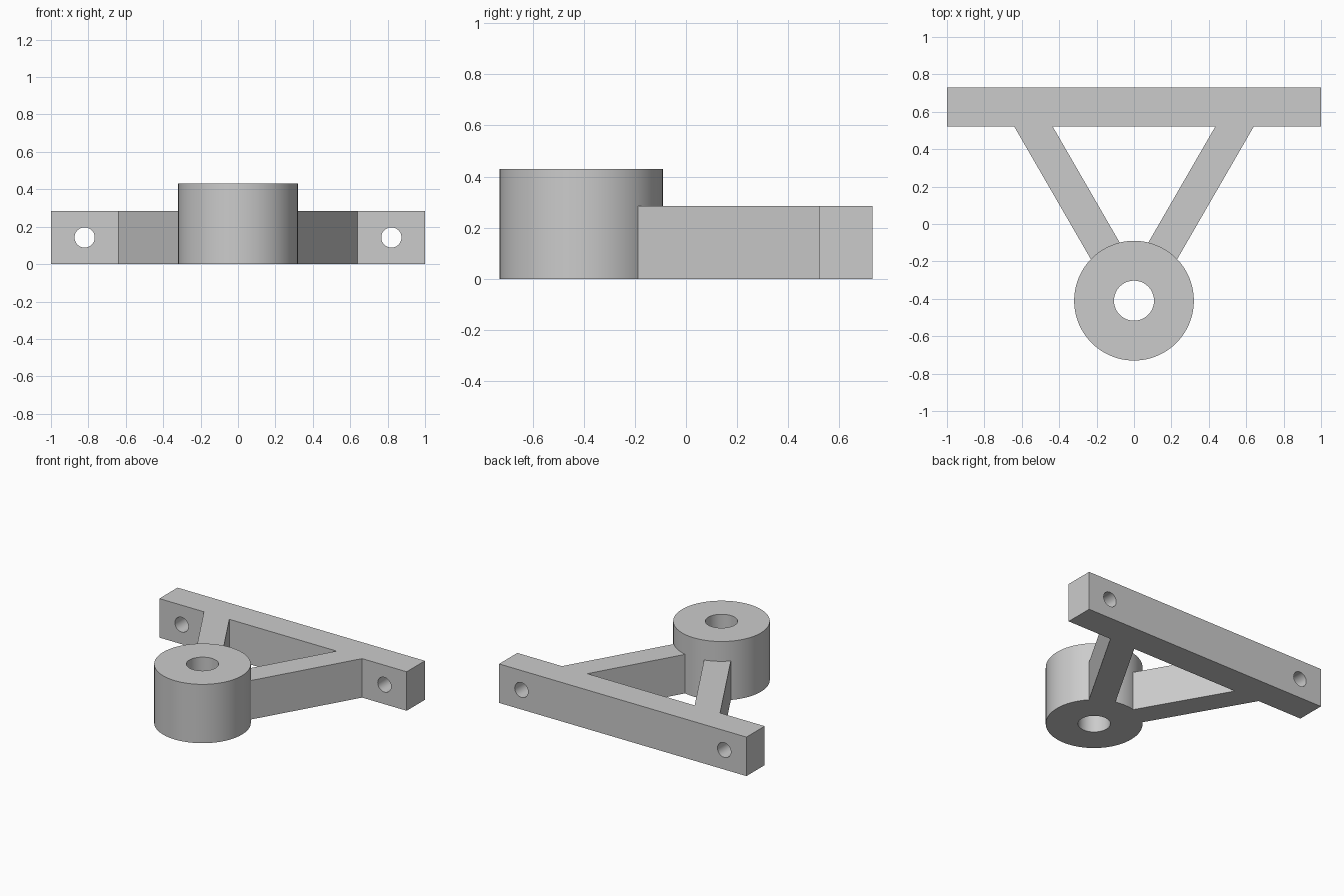
import bpy
import bmesh
from math import radians, sin, cos
from mathutils import Matrix, Vector

cube = bpy.data.objects.get("Cube")
if cube:
    bpy.data.objects.remove(cube, do_unlink=True)

BAR_FRONT, BAR_BACK = 0.52, 0.73
BAR_HEIGHT, BOSS_HEIGHT = 0.285, 0.43
BOSS_CENTRE = Vector((0, -0.41, 0))
BOSS_RADIUS, BORE_RADIUS = 0.32, 0.107
ARM_HALF_WIDTH = 0.089
HOLE_X, HOLE_RADIUS = 0.82, 0.054

grey = bpy.data.materials.new("grey_metal")
grey.use_nodes = True
colour = (0.6, 0.6, 0.6, 1)
grey.diffuse_color = colour
grey.node_tree.nodes["Principled BSDF"].inputs["Base Color"].default_value = colour


def finish(name, bm):
    bmesh.ops.recalc_face_normals(bm, faces=bm.faces)
    mesh = bpy.data.meshes.new(name)
    bm.to_mesh(mesh)
    bm.free()
    mesh.materials.append(grey)
    obj = bpy.data.objects.new(name, mesh)
    bpy.context.collection.objects.link(obj)
    return obj


def prism(name, outline, height):
    bm = bmesh.new()
    face = bm.faces.new([bm.verts.new((x, y, 0)) for x, y in outline])
    top = bmesh.ops.extrude_face_region(bm, geom=[face])["geom"]
    verts = [v for v in top if isinstance(v, bmesh.types.BMVert)]
    bmesh.ops.translate(bm, verts=verts, vec=(0, 0, height))
    return finish(name, bm)


def cylinder(name, centre, radius, depth, segments, along_y=False):
    bm = bmesh.new()
    turn = Matrix.Rotation(radians(90), 4, "X") if along_y else Matrix()
    bmesh.ops.create_cone(bm, cap_ends=True, segments=segments, radius1=radius,
                          radius2=radius, depth=depth,
                          matrix=Matrix.Translation(centre) @ turn)
    return finish(name, bm)


def combine(target, tool, operation):
    mod = target.modifiers.new(operation.lower(), "BOOLEAN")
    mod.operation = operation
    mod.solver = "EXACT"
    mod.object = tool
    bpy.context.view_layer.objects.active = target
    bpy.ops.object.modifier_apply(modifier=mod.name)
    bpy.data.objects.remove(tool, do_unlink=True)


# Mounting bar along the back
bracket = prism("bracket", [(-1, BAR_FRONT), (1, BAR_FRONT),
                            (1, BAR_BACK), (-1, BAR_BACK)], BAR_HEIGHT)

# Round boss at the front
boss_mid = BOSS_CENTRE + Vector((0, 0, BOSS_HEIGHT / 2))
combine(bracket, cylinder("boss", boss_mid, BOSS_RADIUS, BOSS_HEIGHT, 96), "UNION")

# Two arms fanning from the boss to the bar
for side in (-1, 1):
    along = Vector((side * cos(radians(60)), sin(radians(60)), 0))
    across = Vector((along.y, -along.x, 0)) * ARM_HALF_WIDTH
    start = BOSS_CENTRE + along * 0.22
    end = BOSS_CENTRE + along * 1.18
    corners = [start - across, start + across, end + across, end - across]
    arm = prism("arm", [(c.x, c.y) for c in corners], BAR_HEIGHT)
    combine(bracket, arm, "UNION")

# Vertical bore through the boss
combine(bracket, cylinder("bore_cutter", boss_mid, BORE_RADIUS, 1, 64), "DIFFERENCE")

# Bolt holes through both ends of the bar
for side in (-1, 1):
    centre = (side * HOLE_X, (BAR_FRONT + BAR_BACK) / 2, BAR_HEIGHT / 2)
    hole = cylinder("hole_cutter", centre, HOLE_RADIUS, 0.6, 48, along_y=True)
    combine(bracket, hole, "DIFFERENCE")

# Smooth round walls, crisp edges
bracket.select_set(True)
bpy.context.view_layer.objects.active = bracket
bpy.ops.object.shade_smooth_by_angle(angle=radians(30))
